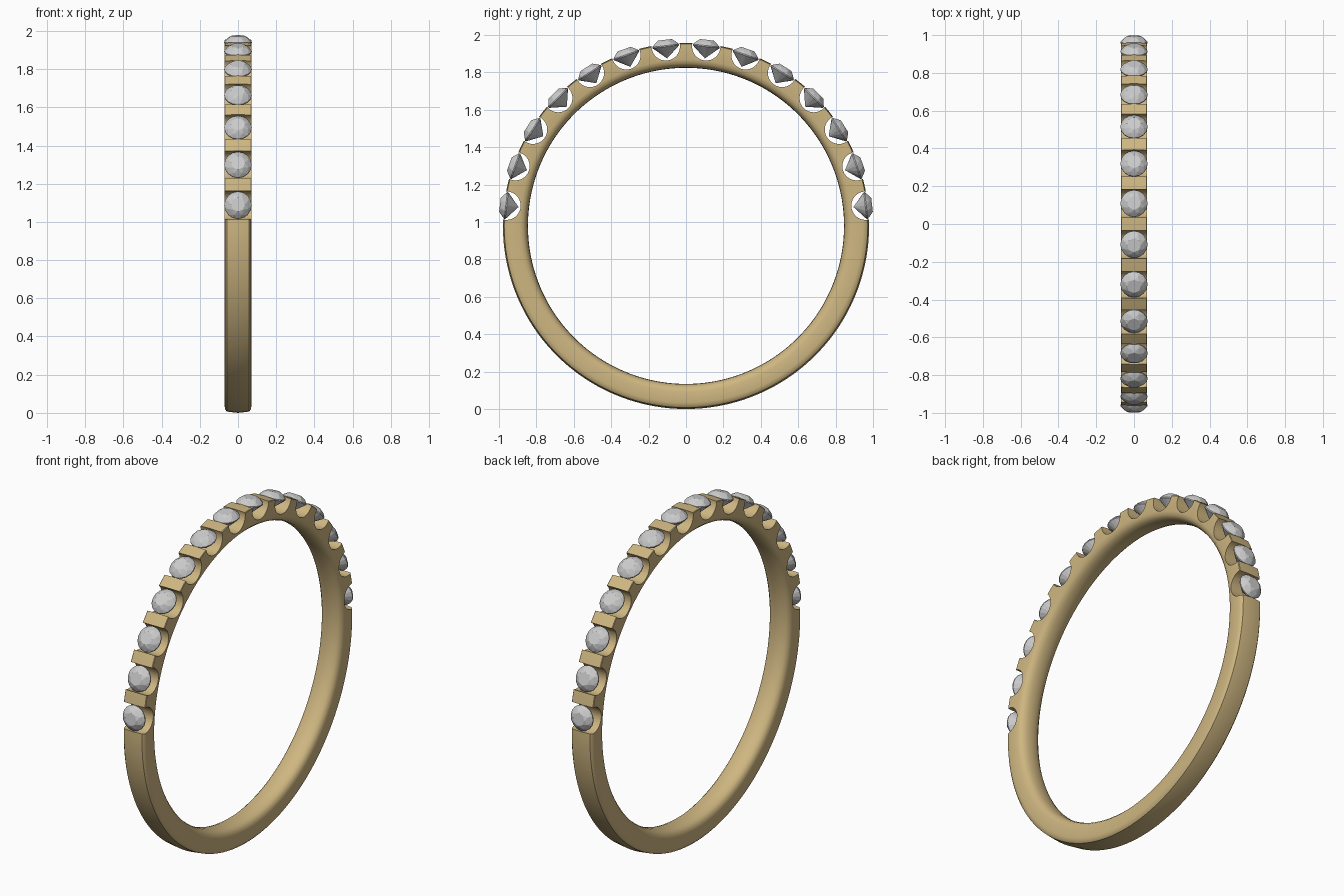
import bpy, bmesh
from math import sin, cos, pi, radians
from mathutils import Matrix, Vector

if "Cube" in bpy.data.objects:
    bpy.data.objects.remove(bpy.data.objects["Cube"])

CZ = 0.979                       # height of the ring centre
STEP = pi / 14                   # angle between stones
ANGLES = [(i - 6.5) * STEP for i in range(14)]

gold = bpy.data.materials.new("gold")
gold.diffuse_color = (0.62, 0.47, 0.22, 1)
gold.use_nodes = True
gold.node_tree.nodes["Principled BSDF"].inputs["Base Color"].default_value = gold.diffuse_color


def add_object(name, bm, mat=None):
    bmesh.ops.recalc_face_normals(bm, faces=bm.faces)
    me = bpy.data.meshes.new(name)
    bm.to_mesh(me)
    bm.free()
    ob = bpy.data.objects.new(name, me)
    bpy.context.collection.objects.link(ob)
    if mat:
        me.materials.append(mat)
    return ob


def seat_matrix(angle, radius):
    """Local z points outwards from the ring centre at the given angle from the top."""
    return (Matrix.Translation((0, 0, CZ)) @ Matrix.Rotation(-angle, 4, 'X')
            @ Matrix.Translation((0, 0, radius)))


# Band cross-sections (x, radius): domed inside, crisp corners on the jewelled half
inner = [(0.028, 0.847), (0.050, 0.855), (0.064, 0.868), (0.07, 0.888)]
plain = inner + [(0.07, 0.945), (0.067, 0.962), (0.058, 0.972)]
jewelled = inner + [(0.07, 0.96), (0.07, 0.973), (0.067, 0.976)]


def loop_points(half):
    return [(0, 0.845)] + half + [(0, 0.979)] + [(-x, r) for x, r in reversed(half)]


# Band
N = 140
bm = bmesh.new()
rings = []
for i in range(N):
    a = -pi + 2 * pi * i / N
    prof = loop_points(jewelled if abs(a) < radians(83.6) else plain)
    rings.append([bm.verts.new((x, r * sin(a), CZ + r * cos(a))) for x, r in prof])
for i in range(N):
    p, q = rings[i], rings[(i + 1) % N]
    for j in range(len(p)):
        k = (j + 1) % len(p)
        bm.faces.new((p[j], p[k], q[k], q[j]))
band = add_object("band", bm, gold)

# Round scallops cut through the band under each stone
bm = bmesh.new()
for a in ANGLES:
    bmesh.ops.create_cone(bm, cap_ends=True, segments=32, radius1=0.076, radius2=0.076,
                          depth=0.3, matrix=seat_matrix(a, 0.966) @ Matrix.Rotation(pi / 2, 4, 'Y'))
cutter = add_object("scallop_cutter", bm)
cutter.hide_render = True
mod = band.modifiers.new("scallops", 'BOOLEAN')
mod.operation, mod.solver, mod.object = 'DIFFERENCE', 'EXACT', cutter
bpy.context.view_layer.objects.active = band
band.select_set(True)
bpy.ops.object.modifier_apply(modifier=mod.name)
bpy.data.objects.remove(cutter)
bpy.ops.object.shade_smooth_by_angle(angle=radians(35))


# Stones: faceted brilliant cut as the hull of a few rings of points
def circle(n, r, z, turn=0.0):
    return [Vector((r * cos(2 * pi * i / n + turn), r * sin(2 * pi * i / n + turn), z))
            for i in range(n)]


bm = bmesh.new()
points = (circle(8, 0.037, 0.034) + circle(8, 0.057, 0.021, pi / 8)
          + circle(16, 0.072, 0.003) + circle(16, 0.072, -0.003) + [Vector((0, 0, -0.066))])
for p in points:
    bm.verts.new(p)
bmesh.ops.convex_hull(bm, input=bm.verts)
first = add_object("stone_1", bm)
for i, a in enumerate(ANGLES):
    ob = first
    if i:
        ob = bpy.data.objects.new(f"stone_{i + 1}", first.data)
        bpy.context.collection.objects.link(ob)
    ob.matrix_world = seat_matrix(a, 0.967)
